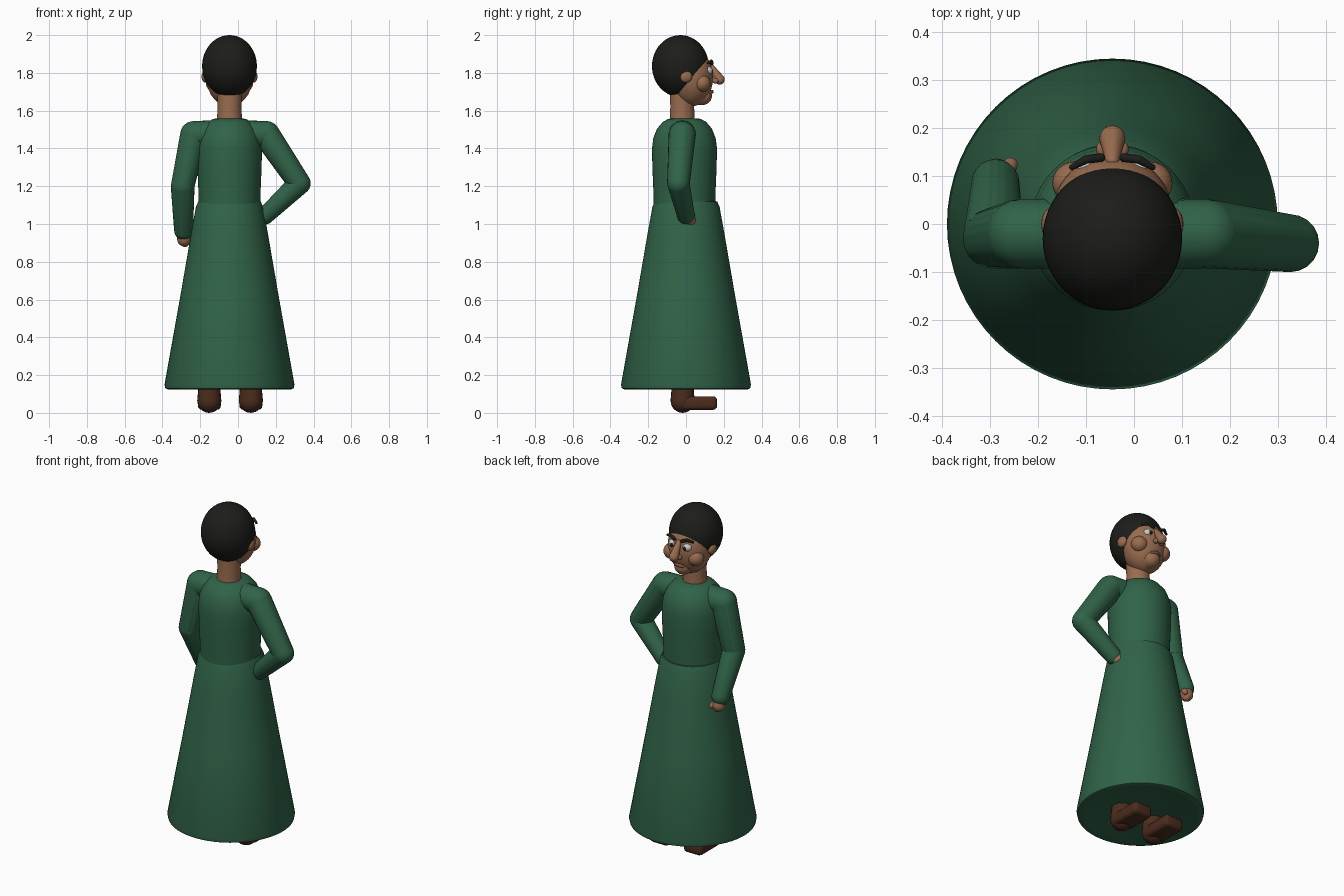
import bpy, bmesh, math
from mathutils import Vector, Matrix

if "Cube" in bpy.data.objects:
    bpy.data.objects.remove(bpy.data.objects["Cube"])

CX = -0.045  # body axis


def material(name, r, g, b):
    m = bpy.data.materials.new(name)
    m.diffuse_color = (r, g, b, 1)
    m.use_nodes = True
    m.node_tree.nodes["Principled BSDF"].inputs["Base Color"].default_value = m.diffuse_color
    return m


GREEN = material("green_cloth", 0.03, 0.125, 0.065)
SKIN = material("skin", 0.32, 0.15, 0.08)
HAIR = material("hair", 0.012, 0.012, 0.01)
SHOE = material("shoe_leather", 0.07, 0.025, 0.012)
WHITE = material("eye_white", 0.75, 0.75, 0.72)
LIP = material("lip", 0.2, 0.075, 0.045)

# Directions of a unit sphere, used for the rounded limb ends
ball = bmesh.new()
bmesh.ops.create_icosphere(ball, subdivisions=3, radius=1)
DIRECTIONS = [v.co.copy() for v in ball.verts]
ball.free()


def finish(name, bm, mat, angle=50):
    bmesh.ops.recalc_face_normals(bm, faces=bm.faces)
    me = bpy.data.meshes.new(name)
    bm.to_mesh(me)
    bm.free()
    me.materials.append(mat)
    ob = bpy.data.objects.new(name, me)
    bpy.context.collection.objects.link(ob)
    bpy.ops.object.select_all(action='DESELECT')
    ob.select_set(True)
    bpy.context.view_layer.objects.active = ob
    bpy.ops.object.shade_smooth_by_angle(angle=math.radians(angle))
    return ob


def ellipsoid(name, loc, radii, mat, seg=32):
    bm = bmesh.new()
    bmesh.ops.create_uvsphere(bm, u_segments=seg, v_segments=seg // 2, radius=1,
                              matrix=Matrix.Translation(loc) @ Matrix.Diagonal((*radii, 1)))
    return finish(name, bm, mat)


def lathe(name, profile, mat, cy=0, n=64):
    bm = bmesh.new()
    vs = [bm.verts.new((CX + r, cy, z)) for r, z in profile]
    es = [bm.edges.new(p) for p in zip(vs, vs[1:])]
    bmesh.ops.spin(bm, geom=vs + es, cent=(CX, cy, 0), axis=(0, 0, 1),
                   angle=2 * math.pi, steps=n)
    bmesh.ops.remove_doubles(bm, verts=bm.verts, dist=1e-4)
    return finish(name, bm, mat)


def limb(name, points, mat):
    """Chain of tapered capsules through (x, y, z, radius) points."""
    bm = bmesh.new()
    for a, b in zip(points, points[1:]):
        new = [bm.verts.new(Vector(p[:3]) + d * p[3]) for p in (a, b) for d in DIRECTIONS]
        bmesh.ops.convex_hull(bm, input=new)
    loose = [v for v in bm.verts if not v.link_faces]
    bmesh.ops.delete(bm, geom=loose, context='VERTS')
    return finish(name, bm, mat)


# Dress
lathe("skirt", [(0, 0.14), (0.3, 0.13), (0.325, 0.124), (0.34, 0.13), (0.344, 0.15),
                (0.26, 0.62), (0.205, 0.94), (0.178, 1.09), (0.165, 1.12), (0, 1.13)], GREEN)
lathe("bodice", [(0, 1.05), (0.164, 1.07), (0.164, 1.16), (0.17, 1.3), (0.172, 1.4),
                 (0.165, 1.455), (0.145, 1.505), (0.115, 1.54), (0.085, 1.557), (0, 1.56)],
      GREEN, cy=-0.008)

# Sleeves: one hanging, one with the hand on the hip
limb("hanging_sleeve", [(-0.15, -0.02, 1.475, 0.073), (-0.235, -0.02, 1.473, 0.072),
                        (-0.293, -0.03, 1.2, 0.063), (-0.288, 0.085, 0.965, 0.05)], GREEN)
limb("bent_sleeve", [(0.06, -0.02, 1.475, 0.073), (0.15, -0.02, 1.473, 0.072),
                     (0.325, -0.04, 1.215, 0.06), (0.145, 0.0, 1.045, 0.047)], GREEN)
limb("hanging_hand", [(-0.288, 0.09, 0.96, 0.033), (-0.286, 0.1, 0.918, 0.036),
                      (-0.28, 0.105, 0.9, 0.022)], SKIN)
limb("hanging_thumb", [(-0.27, 0.1, 0.94, 0.018), (-0.257, 0.123, 0.915, 0.015)], SKIN)
limb("hip_hand", [(0.15, 0.0, 1.04, 0.032), (0.12, 0.025, 1.015, 0.033)], SKIN)

# Shoes and ankles
for side, x in (("left", -0.152), ("right", 0.068)):
    limb(side + "_ankle", [(x, -0.018, 0.064, 0.064), (x, -0.018, 0.17, 0.055)], SHOE)
    bm = bmesh.new()
    bmesh.ops.create_cube(bm, size=1, matrix=Matrix.Translation((x, 0.07, 0.052))
                          @ Matrix.Diagonal((0.122, 0.19, 0.072, 1)))
    bmesh.ops.bevel(bm, geom=bm.edges[:], offset=0.022, segments=3, profile=0.5, affect='EDGES')
    finish(side + "_shoe", bm, SHOE)

# Head
lathe("neck", [(0, 1.5), (0.068, 1.5), (0.066, 1.56), (0.063, 1.62), (0.066, 1.72), (0, 1.72)],
      SKIN, cy=-0.02, n=32)
ellipsoid("hair", (CX, -0.03, 1.836), (0.145, 0.15, 0.164), HAIR, 48)
ellipsoid("face", (CX, 0.03, 1.775), (0.122, 0.113, 0.152), SKIN, 40)
limb("jaw", [(CX, 0.035, 1.7, 0.07), (CX, 0.088, 1.68, 0.05)], SKIN)
limb("nose", [(CX, 0.132, 1.835, 0.014), (CX, 0.178, 1.765, 0.027)], SKIN)
limb("mouth", [(CX - 0.026, 0.127, 1.695, 0.008), (CX, 0.136, 1.7, 0.01),
               (CX + 0.026, 0.127, 1.695, 0.008)], LIP)

# Paired facial features
for side, s in (("left", -1), ("right", 1)):
    def fx(d):
        return CX + s * d
    ellipsoid(side + "_ear", (fx(0.128), 0.0, 1.78), (0.02, 0.033, 0.032), SKIN, 20)
    ellipsoid(side + "_cheek", (fx(0.078), 0.085, 1.745), (0.047, 0.045, 0.045), SKIN, 24)
    ellipsoid(side + "_nostril", (fx(0.02), 0.155, 1.758), (0.014, 0.018, 0.014), SKIN, 16)
    ellipsoid(side + "_eye", (fx(0.045), 0.115, 1.812), (0.028, 0.026, 0.024), WHITE, 20)
    ellipsoid(side + "_pupil", (fx(0.043), 0.137, 1.81), (0.011, 0.007, 0.012), HAIR, 16)
    limb(side + "_eyebrow", [(fx(0.024), 0.138, 1.85, 0.009), (fx(0.055), 0.134, 1.862, 0.009),
                             (fx(0.084), 0.118, 1.852, 0.006)], HAIR)
